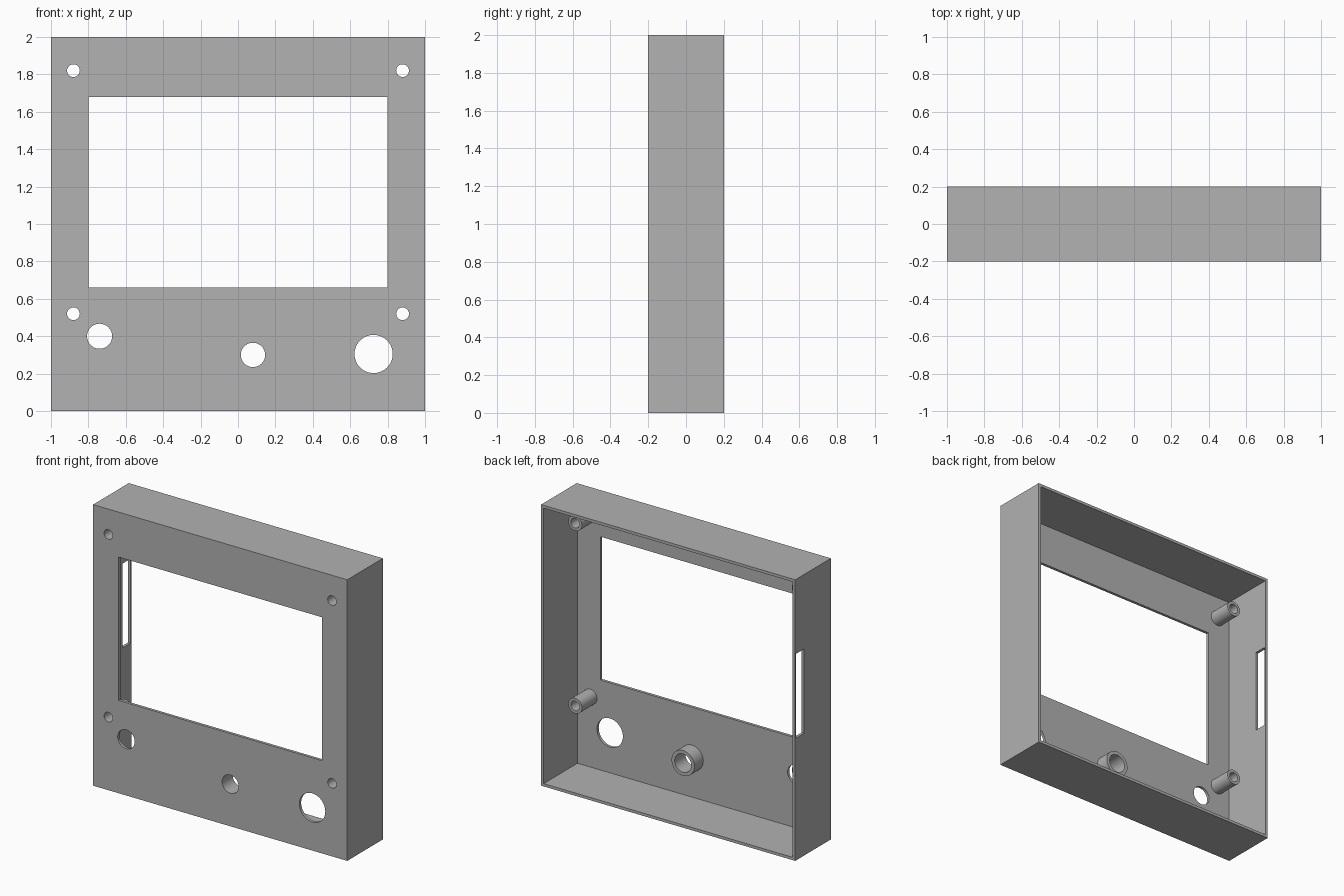
import bpy
import bmesh
import math
from mathutils import Matrix, Vector

if "Cube" in bpy.data.objects:
    bpy.data.objects.remove(bpy.data.objects["Cube"], do_unlink=True)

WALL = 0.02
FRONT, BACK = -0.2, 0.2
SEGMENTS = 48

# Single grey plastic
grey = bpy.data.materials.new("grey_plastic")
grey.use_nodes = True
colour = (0.445, 0.445, 0.445, 1)
grey.diffuse_color = colour
grey.node_tree.nodes["Principled BSDF"].inputs["Base Color"].default_value = colour


def make_object(name, bm):
    bmesh.ops.recalc_face_normals(bm, faces=bm.faces)
    mesh = bpy.data.meshes.new(name)
    bm.to_mesh(mesh)
    bm.free()
    mesh.materials.append(grey)
    obj = bpy.data.objects.new(name, mesh)
    bpy.context.collection.objects.link(obj)
    return obj


def activate(obj):
    bpy.ops.object.select_all(action="DESELECT")
    obj.select_set(True)
    bpy.context.view_layer.objects.active = obj


def box(name, low, high):
    low, high = Vector(low), Vector(high)
    bm = bmesh.new()
    bmesh.ops.create_cube(bm, size=1, matrix=Matrix.Translation((low + high) / 2)
                          @ Matrix.Diagonal((*(high - low), 1)))
    return make_object(name, bm)


def rod(name, x, z, radius):
    bm = bmesh.new()
    bmesh.ops.create_cone(bm, cap_ends=True, segments=SEGMENTS, radius1=radius,
                          radius2=radius, depth=0.1,
                          matrix=Matrix.Translation((x, FRONT, z))
                          @ Matrix.Rotation(math.pi / 2, 4, "X"))
    return make_object(name, bm)


def tube(name, x, z, inner, outer, end):
    # Rectangular section spun around the y axis
    bm = bmesh.new()
    start = FRONT + WALL
    section = [(inner, start), (outer, start), (outer, end), (inner, end)]
    verts = [bm.verts.new((x + r, y, z)) for r, y in section]
    edges = [bm.edges.new((verts[i], verts[(i + 1) % 4])) for i in range(4)]
    bmesh.ops.spin(bm, geom=verts + edges, cent=(x, 0, z), axis=(0, 1, 0),
                   angle=math.tau, steps=SEGMENTS)
    bmesh.ops.remove_doubles(bm, verts=bm.verts, dist=0.0001)
    obj = make_object(name, bm)
    activate(obj)
    bpy.ops.object.shade_smooth_by_angle(angle=math.radians(30))
    return obj


def cut(target, cutter):
    cutter.hide_render = True
    mod = target.modifiers.new("cut", "BOOLEAN")
    mod.operation = "DIFFERENCE"
    mod.solver = "EXACT"
    mod.object = cutter
    activate(target)
    bpy.ops.object.modifier_apply(modifier=mod.name)
    bpy.data.objects.remove(cutter, do_unlink=True)


# Open-backed case with screen window and side slot
case = box("case", (-1, FRONT, 0), (1, BACK, 2))
cut(case, box("cavity", (-1 + WALL, FRONT + WALL, WALL), (1 - WALL, 0.3, 2 - WALL)))
cut(case, box("screen_window", (-0.8, -0.3, 0.66), (0.8, -0.1, 1.68)))
cut(case, box("side_slot", (-1.1, 0.1, 0.87), (-0.9, 0.19, 1.47)))

# Round control openings
for name, x, z, radius in (("small_opening", -0.74, 0.4, 0.067),
                           ("middle_opening", 0.08, 0.3, 0.065),
                           ("large_opening", 0.725, 0.305, 0.102)):
    cut(case, rod(name, x, z, radius))

# Screw holes with hollow posts behind them
for side, x in (("right", -0.88), ("left", 0.88)):
    for level, z in (("lower", 0.52), ("upper", 1.82)):
        cut(case, rod("screw_hole", x, z, 0.034))
        tube(f"{level}_{side}_post", x, z, 0.034, 0.054, -0.01)

# Collar behind the middle opening
tube("middle_collar", 0.08, 0.3, 0.065, 0.09, -0.08)

activate(case)
bpy.ops.object.shade_smooth_by_angle(angle=math.radians(30))
